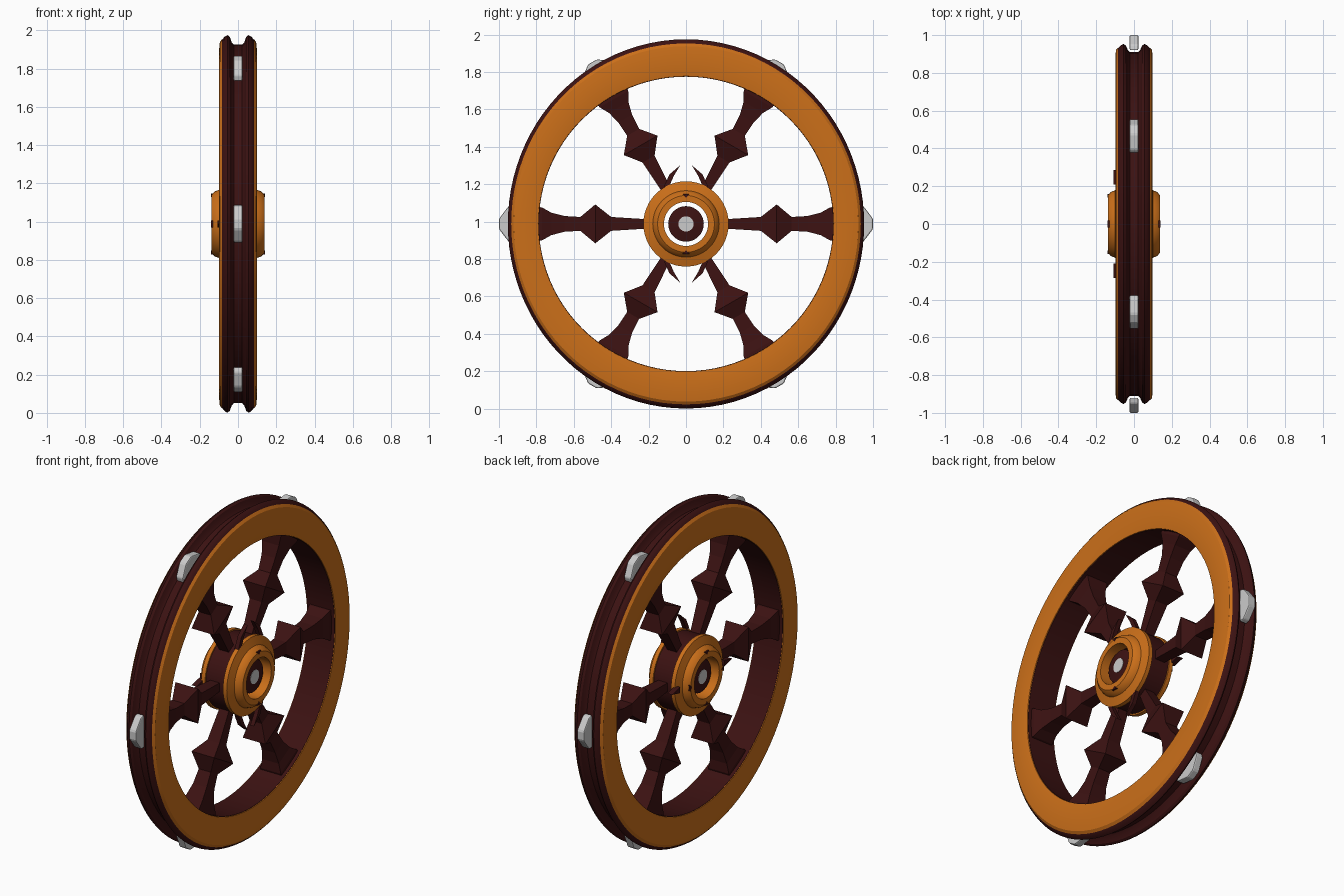
import bpy, bmesh
from math import sin, cos, pi, radians

if "Cube" in bpy.data.objects:
    bpy.data.objects.remove(bpy.data.objects["Cube"])

CZ = 0.988  # wheel centre height, axle runs along x

def material(name, rgb):
    m = bpy.data.materials.new(name)
    m.diffuse_color = (*rgb, 1)
    m.use_nodes = True
    m.node_tree.nodes["Principled BSDF"].inputs["Base Color"].default_value = m.diffuse_color
    return m

ORANGE = material("orange_wood", (0.6, 0.16, 0.01))
DARK = material("dark_wood", (0.045, 0.006, 0.006))

def finish(name, bm, mat=None, smooth=True, bevel=0):
    bmesh.ops.recalc_face_normals(bm, faces=bm.faces)
    me = bpy.data.meshes.new(name)
    bm.to_mesh(me)
    bm.free()
    ob = bpy.data.objects.new(name, me)
    ob.location.z = CZ
    bpy.context.collection.objects.link(ob)
    if mat:
        me.materials.append(mat)
    if bevel:
        b = ob.modifiers.new("bevel", 'BEVEL')
        b.width, b.segments = bevel, 2
    if smooth:
        bpy.ops.object.select_all(action='DESELECT')
        ob.select_set(True)
        bpy.context.view_layer.objects.active = ob
        bpy.ops.object.shade_smooth_by_angle(angle=radians(30))
    return ob

def skin(bm, rings, loop):
    """Bridge successive rings; loop joins last to first, otherwise cap the ends."""
    n = len(rings[0])
    for i in range(len(rings) if loop else len(rings) - 1):
        a, b = rings[i], rings[(i + 1) % len(rings)]
        for j in range(n):
            k = (j + 1) % n
            bm.faces.new((a[j], a[k], b[k], b[j]))
    if not loop:
        bm.faces.new(rings[0])
        bm.faces.new(rings[-1])

def revolve(name, section, mat, n=72):
    """Closed (x, r) section spun about x; the rim is slightly narrower in y."""
    bm = bmesh.new()
    rings = []
    for i in range(n):
        t = 2 * pi * i / n
        ring = []
        for x, r in section:
            q = r - 0.034 * cos(t) ** 2 * max(0, (r - 0.79) / 0.195)
            ring.append(bm.verts.new((x, q * cos(t), q * sin(t))))
        rings.append(ring)
    skin(bm, rings, True)
    return finish(name, bm, mat)

def plate(name, outline, x0, x1, mat=None, turn=0, bevel=0):
    """(radial, tangential) outline extruded along x and turned about the axle."""
    bm = bmesh.new()
    c, s = cos(turn), sin(turn)
    rings = [[bm.verts.new((x, r * c - t * s, r * s + t * c)) for r, t in outline]
             for x in (x0, x1)]
    skin(bm, rings, False)
    return finish(name, bm, mat, smooth=False, bevel=bevel)

# Grooved rim
half = [(0.09, 0.787), (0.092, 0.93), (0.085, 0.96), (0.07, 0.979), (0.055, 0.987),
        (0.043, 0.978), (0.033, 0.95), (0.022, 0.937)]
revolve("rim", half + [(-x, r) for x, r in reversed(half)], DARK, 96)

# Side rings, hub caps
ring_sec = [(0.08, 0.787), (0.094, 0.79), (0.099, 0.83), (0.099, 0.91),
            (0.095, 0.95), (0.084, 0.965)]
cap_sec = [(0.06, 0.118), (0.06, 0.228), (0.085, 0.228), (0.1, 0.178),
           (0.122, 0.17), (0.138, 0.152), (0.138, 0.118)]
for side, s in (("right", 1), ("left", -1)):
    revolve("rim_face_" + side, [(s * x, r) for x, r in ring_sec], ORANGE, 96)
    revolve("hub_cap_" + side, [(s * x, r) for x, r in cap_sec], ORANGE, 48)
    # Small dark studs on the cap
    for k in ((1, 3) if s > 0 else (0, 1, 2, 3)):
        plate(f"cap_stud_{side}_{k}", [(0.14, 0), (0.16, 0.018), (0.16, -0.018)],
              s * 0.1, s * 0.14, DARK, k * pi / 2)

# Hub drum, inner sleeve and axle pin
revolve("hub_drum", [(-0.07, 0.118), (-0.07, 0.22), (0.07, 0.22), (0.07, 0.118)], DARK, 48)
revolve("hub_sleeve", [(-0.11, 0.04), (-0.1, 0.095), (0.1, 0.095), (0.11, 0.04)], DARK, 32)
bm = bmesh.new()
skin(bm, [[bm.verts.new((x, 0.041 * cos(i * pi / 12), 0.041 * sin(i * pi / 12)))
           for i in range(24)] for x in (-0.112, 0.112)], False)
finish("axle_pin", bm)

# Spokes: (radius, half width, half depth), with diamond knob and flared foot
SPOKE = [(0.19, 0.024, 0.03), (0.4, 0.037, 0.04), (0.485, 0.104, 0.075),
         (0.565, 0.037, 0.04), (0.65, 0.042, 0.045), (0.72, 0.06, 0.055),
         (0.77, 0.088, 0.068), (0.81, 0.094, 0.07)]
# Rim studs
STUD = [(0.92, -0.1), (0.95, -0.093), (0.995, -0.034), (1.0, -0.022),
        (1.0, 0.022), (0.995, 0.034), (0.95, 0.093), (0.92, 0.1)]
for i in range(6):
    a = i * pi / 3
    c, s = cos(a), sin(a)
    bm = bmesh.new()
    skin(bm, [[bm.verts.new((u * d, r * c - v * w * s, r * s + v * w * c))
               for u, v in ((1, 1), (1, -1), (-1, -1), (-1, 1))]
              for r, w, d in SPOKE], False)
    finish(f"spoke_{i}", bm, DARK, smooth=False)
    plate(f"rim_stud_{i}", STUD, -0.023, 0.023, None, a, bevel=0.007)

# Curved thorns above and below the hub, short ones at the sides
THORN = [(0.315, 0.03), (0.265, 0.088), (0.2, 0.118), (0.2, 0.09), (0.255, 0.066)]
for k in (1, 3):
    for m in (1, -1):
        plate(f"hub_thorn_{k}_{m}", [(r, m * t) for r, t in THORN], 0.06, 0.085,
              DARK, k * pi / 2)
for k in (0, 2):
    plate(f"side_thorn_{k}", [(0.21, -0.018), (0.285, 0), (0.21, 0.018)],
          -0.108, -0.075, DARK, k * pi / 2)
